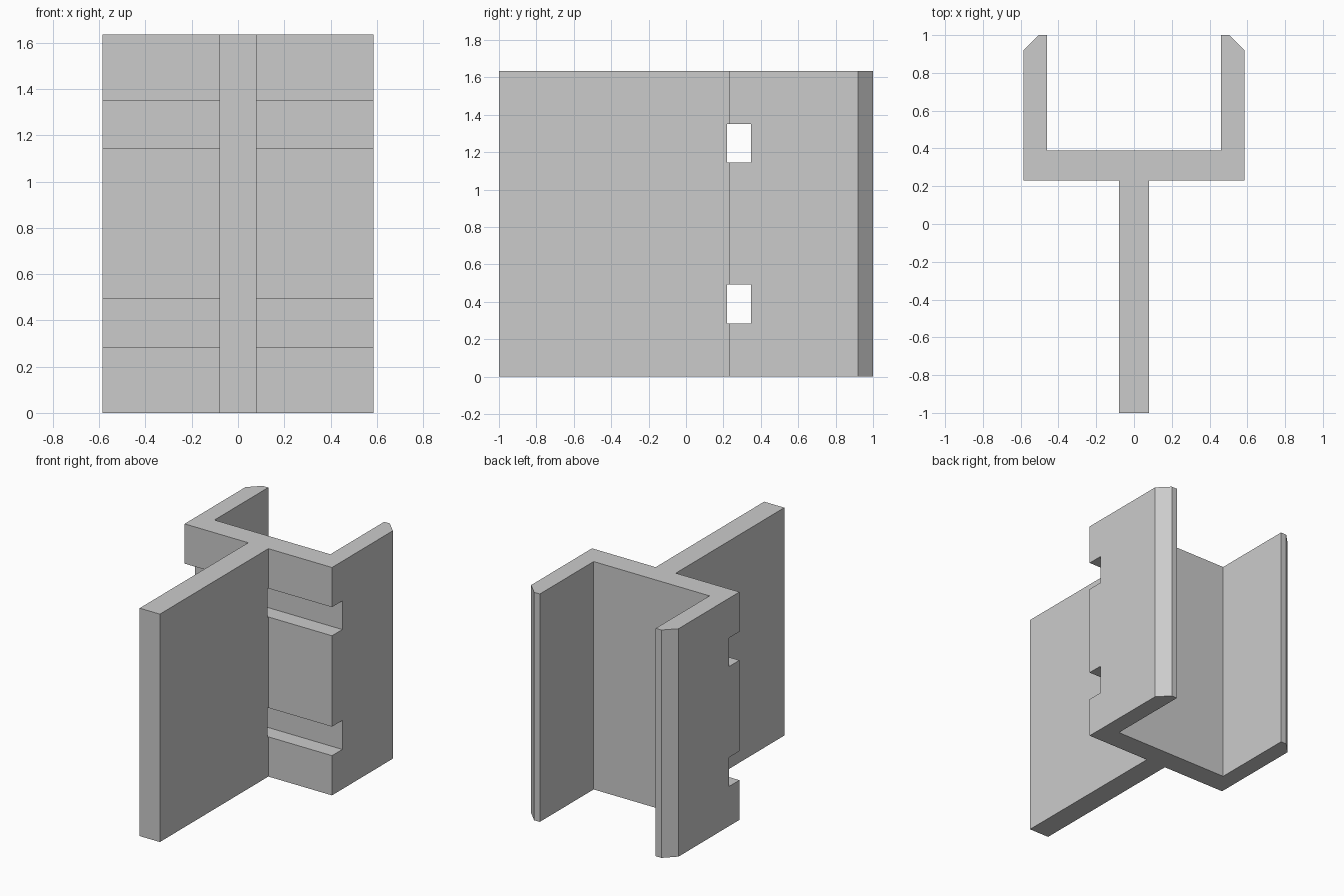
import bpy
import bmesh

cube = bpy.data.objects.get("Cube")
if cube:
    bpy.data.objects.remove(cube, do_unlink=True)

HEIGHT = 1.635

grey = bpy.data.materials.new("light_grey")
grey.use_nodes = True
colour = (0.6, 0.6, 0.6, 1)
grey.diffuse_color = colour
grey.node_tree.nodes["Principled BSDF"].inputs["Base Color"].default_value = colour


def extrude_profile(name, points, z0, z1):
    """Solid made by raising a flat outline from z0 to z1."""
    bm = bmesh.new()
    base = bm.faces.new([bm.verts.new((x, y, z0)) for x, y in points])
    result = bmesh.ops.extrude_face_region(bm, geom=[base])
    top = [v for v in result["geom"] if isinstance(v, bmesh.types.BMVert)]
    bmesh.ops.translate(bm, verts=top, vec=(0, 0, z1 - z0))
    bmesh.ops.recalc_face_normals(bm, faces=bm.faces[:])
    mesh = bpy.data.meshes.new(name)
    bm.to_mesh(mesh)
    bm.free()
    mesh.materials.append(grey)
    obj = bpy.data.objects.new(name, mesh)
    bpy.context.collection.objects.link(obj)
    return obj


# Fin, cross web and chamfered channel arms: half outline, mirrored
half = [(0.08, -1), (0.08, 0.23), (0.585, 0.23), (0.585, 0.92),
        (0.505, 1), (0.46, 1), (0.46, 0.39)]
outline = half + [(-x, y) for x, y in reversed(half)]
bracket = extrude_profile("channel_bracket", outline, 0, HEIGHT)

# Two slots running across the full width of the web
slot = [(-0.7, 0.22), (0.7, 0.22), (0.7, 0.347), (-0.7, 0.347)]
for label, low, high in (("lower", 0.285, 0.493), ("upper", 1.145, 1.35)):
    cutter = extrude_profile(label + "_slot_cutter", slot, low, high)
    cutter.hide_render = True
    cut = bracket.modifiers.new(label + "_slot", "BOOLEAN")
    cut.operation = "DIFFERENCE"
    cut.solver = "EXACT"
    cut.object = cutter
    bpy.context.view_layer.objects.active = bracket
    bpy.ops.object.modifier_apply(modifier=cut.name)
    bpy.data.objects.remove(cutter, do_unlink=True)
